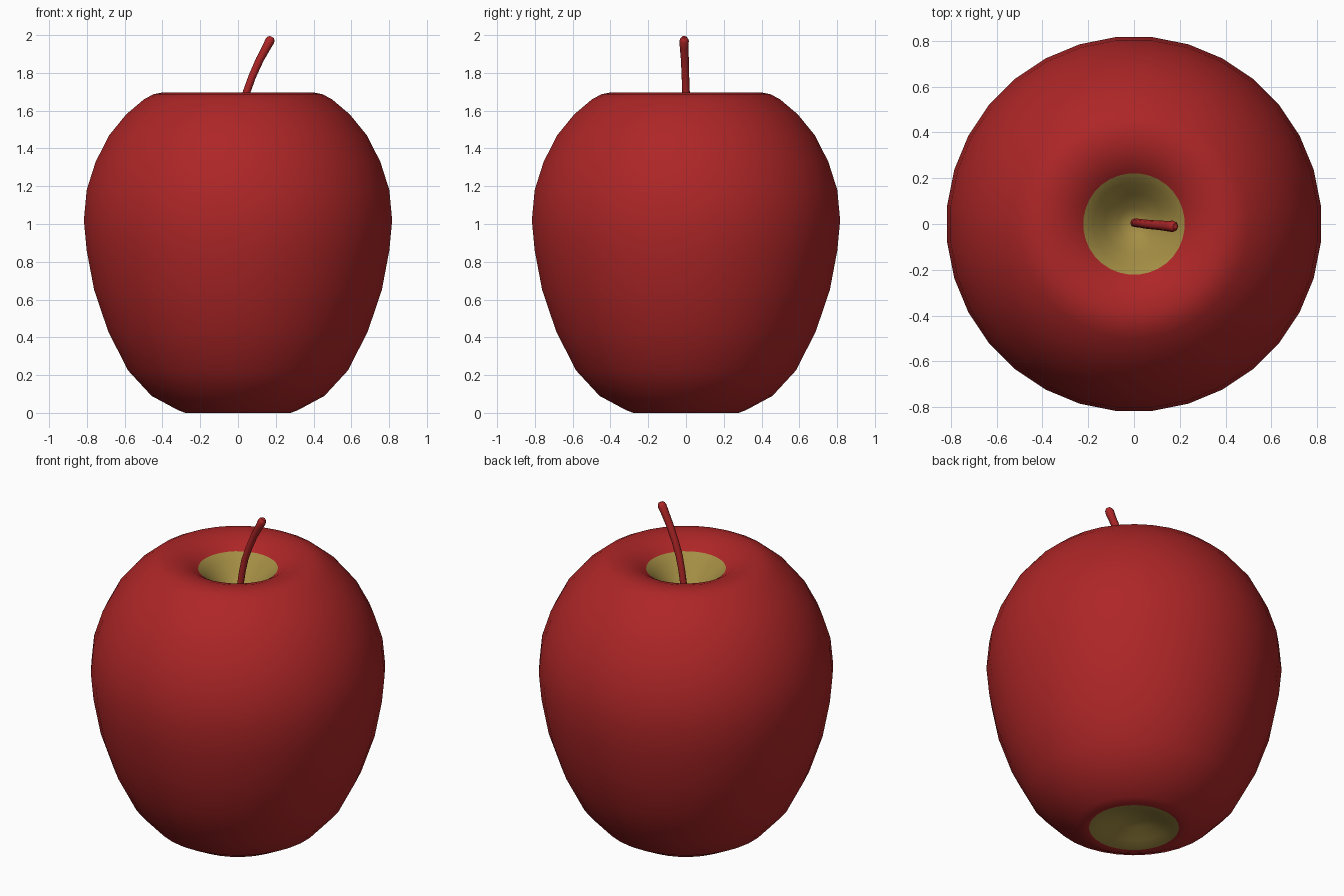
import bpy, bmesh, math

if "Cube" in bpy.data.objects:
    bpy.data.objects.remove(bpy.data.objects["Cube"])

SIDES = 32


def material(name, rgb):
    m = bpy.data.materials.new(name)
    m.diffuse_color = (*rgb, 1.0)
    m.use_nodes = True
    m.node_tree.nodes["Principled BSDF"].inputs["Base Color"].default_value = m.diffuse_color
    return m


red = material("apple red", (0.42, 0.019, 0.020))
olive = material("dimple yellow", (0.37, 0.27, 0.058))


def lathe(name, profile, mats, rule):
    """Spin an (r, z) profile, poles where r == 0, about the z axis."""
    bm = bmesh.new()
    rings = []
    for r, z in profile:
        if r == 0:
            rings.append([bm.verts.new((0, 0, z))] * SIDES)
        else:
            angles = [math.tau * (i + 0.5) / SIDES for i in range(SIDES)]
            rings.append([bm.verts.new((r * math.cos(a), r * math.sin(a), z)) for a in angles])
    for k, (lo, hi) in enumerate(zip(rings, rings[1:])):
        for i in range(SIDES):
            j = (i + 1) % SIDES
            corners = list(dict.fromkeys((lo[i], lo[j], hi[j], hi[i])))
            f = bm.faces.new(corners)
            f.smooth = True
            f.material_index = rule(k)
    bmesh.ops.recalc_face_normals(bm, faces=bm.faces)
    mesh = bpy.data.meshes.new(name)
    bm.to_mesh(mesh)
    bm.free()
    for m in mats:
        mesh.materials.append(m)
    ob = bpy.data.objects.new(name, mesh)
    bpy.context.collection.objects.link(ob)
    return ob


# Apple body: bottom dimple, outer skin, top dimple
bottom = [(0, 0.07), (0.09, 0.055), (0.18, 0.022), (0.25, 0.002)]
skin = [(0.28, 0.0), (0.32, 0.015), (0.46, 0.09), (0.585, 0.225), (0.69, 0.43),
        (0.765, 0.65), (0.805, 0.86), (0.82, 1.02), (0.805, 1.18), (0.757, 1.33),
        (0.685, 1.47), (0.595, 1.58), (0.50, 1.66), (0.45, 1.687), (0.40, 1.697),
        (0.34, 1.692), (0.28, 1.673)]
top = [(0.222, 1.637), (0.18, 1.598), (0.13, 1.54), (0.07, 1.475), (0, 1.44)]
profile = bottom + skin + top
first_red, last_red = len(bottom) - 1, len(bottom) + len(skin) - 1
lathe("apple_body", profile, [red, olive],
      lambda k: 0 if first_red <= k <= last_red else 1)

# Stem: bent tube with a rounded tip
path = [(0.0, 0.005, 1.40, 0.019), (0.01, 0.005, 1.52, 0.019), (0.027, 0.003, 1.62, 0.019),
        (0.046, 0.0, 1.70, 0.020), (0.075, -0.003, 1.78, 0.020), (0.115, -0.006, 1.87, 0.021),
        (0.152, -0.01, 1.938, 0.023), (0.169, -0.01, 1.970, 0.025),
        (0.175, -0.01, 1.981, 0.021), (0.180, -0.01, 1.990, 0.012)]
curve = bpy.data.curves.new("stem", 'CURVE')
curve.dimensions = '3D'
curve.bevel_depth = 1.0
curve.bevel_resolution = 2
curve.use_fill_caps = True
spline = curve.splines.new('POLY')
spline.points.add(len(path) - 1)
for p, (x, y, z, r) in zip(spline.points, path):
    p.co = (x, y, z, 1)
    p.radius = r
curve.materials.append(red)
stem = bpy.data.objects.new("stem", curve)
bpy.context.collection.objects.link(stem)
bpy.context.view_layer.objects.active = stem
stem.select_set(True)
bpy.ops.object.convert(target='MESH')
bpy.ops.object.shade_smooth()
